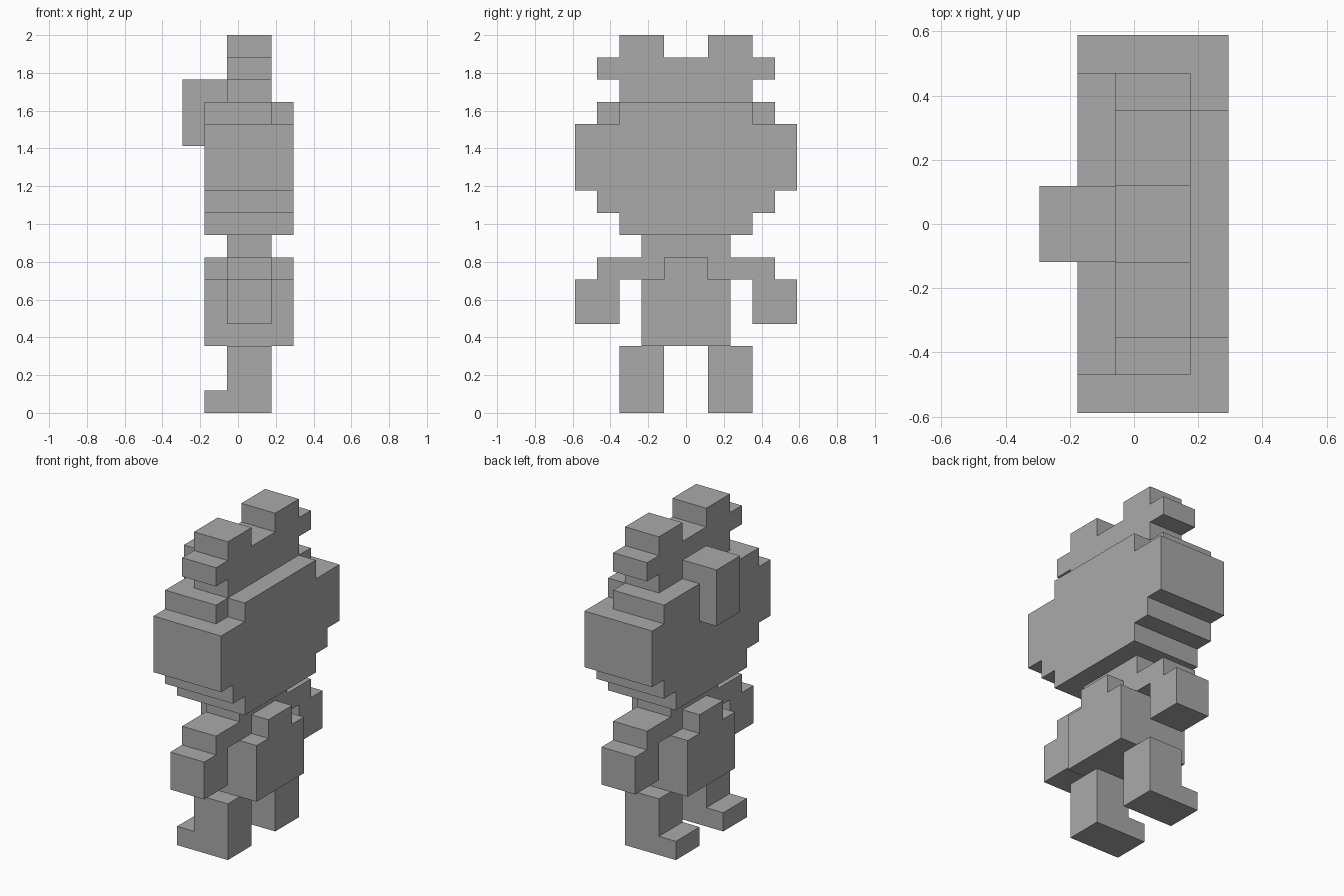
import bpy
import bmesh
from itertools import product
from mathutils import Vector

UNIT = 2 / 17                      # size of one block
ORIGIN = Vector((2.5, 5, 0))       # grid corner to model centre

if "Cube" in bpy.data.objects:
    bpy.data.objects.remove(bpy.data.objects["Cube"], do_unlink=True)

grey = bpy.data.materials.new("plain grey")
grey.use_nodes = True
COLOUR = (0.4, 0.4, 0.4, 1)
grey.diffuse_color = COLOUR
grey.node_tree.nodes["Principled BSDF"].inputs["Base Color"].default_value = COLOUR


def box(x, y, z):
    """Grid cells filled by a box given as (start, end) ranges."""
    return set(product(range(*x), range(*y), range(*z)))


def centred(x, half, z):
    """A box reaching the same distance to both sides of the middle."""
    return box(x, (5 - half, 5 + half), z)


def mirrored(cells):
    return {(x, 9 - y, z) for x, y, z in cells}


FULL, CORE = (1, 5), (2, 4)
parts = {}

# Legs with toes pointing along -x
parts["left_leg"] = box(CORE, (2, 4), (0, 3)) | box((1, 2), (2, 4), (0, 1))

# Arms: a shoulder step and a hanging hand
parts["left_arm"] = box(CORE, (1, 3), (6, 7)) | box(CORE, (0, 2), (4, 6))

for limb in ("leg", "arm"):
    parts["right_" + limb] = mirrored(parts["left_" + limb])

# Torso with raised chest and neck
parts["torso"] = centred(FULL, 2, (3, 6)) | centred(FULL, 1, (6, 7))
parts["neck"] = centred(CORE, 2, (6, 8))

# Wide stepped head
parts["head"] = (centred(FULL, 3, (8, 9)) | centred(FULL, 4, (9, 10))
                 | centred(FULL, 5, (10, 13)) | centred(FULL, 3, (13, 14))
                 | centred((1, 4), 4, (13, 14)))

# Crest, its two upright tips and the block on the front
parts["crest"] = centred(CORE, 3, (14, 15)) | centred(CORE, 4, (15, 16))
parts["left_crest_tip"] = box(CORE, (2, 4), (16, 17))
parts["right_crest_tip"] = mirrored(parts["left_crest_tip"])
parts["front_block"] = centred((0, 1), 1, (12, 15)) | centred((1, 2), 1, (14, 15))

solid = set().union(*parts.values())


def build(name, cells):
    """Skin the cells with outer faces only, then merge flat areas."""
    bm = bmesh.new()
    for cell in sorted(cells):
        centre = Vector(cell) + Vector((0.5, 0.5, 0.5))
        for axis, sign in product(range(3), (-1, 1)):
            normal = Vector((0, 0, 0))
            normal[axis] = sign
            if tuple(int(c + n) for c, n in zip(cell, normal)) in solid:
                continue
            u = Vector((0, 0, 0))
            u[(axis + 1) % 3] = 0.5
            v = normal.cross(u)
            middle = centre + normal / 2
            corners = (middle - u - v, middle + u - v, middle + u + v, middle - u + v)
            bm.faces.new([bm.verts.new((c - ORIGIN) * UNIT) for c in corners])
    bmesh.ops.remove_doubles(bm, verts=bm.verts, dist=UNIT / 100)
    bmesh.ops.dissolve_limit(bm, angle_limit=0.02, verts=bm.verts, edges=bm.edges)
    mesh = bpy.data.meshes.new(name)
    bm.to_mesh(mesh)
    bm.free()
    mesh.materials.append(grey)
    bpy.context.collection.objects.link(bpy.data.objects.new(name, mesh))


for part_name, part_cells in parts.items():
    build(part_name, part_cells)
